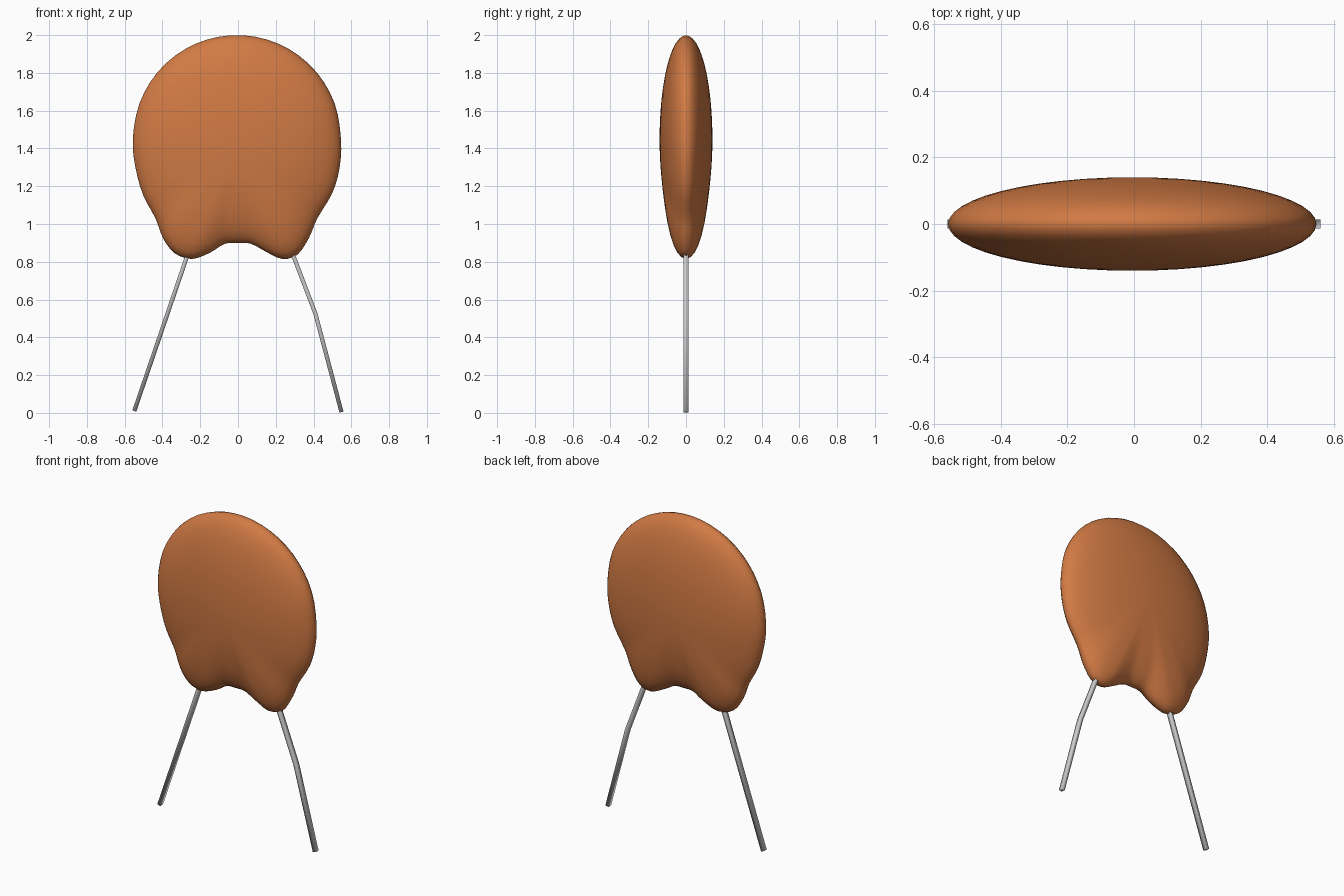
import bpy, bmesh, math
from mathutils import Vector

if "Cube" in bpy.data.objects:
    bpy.data.objects.remove(bpy.data.objects["Cube"])

CENTRE = Vector((-0.005, 1.45))
RADIUS = 0.555
HALF_THICK = 0.14

# Outline control points (x, z): right side from notch upwards, and the left side likewise
RIGHT = [(0.07, 0.895), (0.15, 0.852), (0.235, 0.815), (0.315, 0.838), (0.375, 0.925),
         (0.42, 1.03), (0.50, 1.165), (0.538, 1.30), (0.545, 1.45)]
LEFT = [(-0.07, 0.895), (-0.15, 0.847), (-0.245, 0.815), (-0.335, 0.845), (-0.397, 0.925),
        (-0.437, 1.03), (-0.503, 1.155), (-0.543, 1.30), (-0.557, 1.45)]
ARC = [(CENTRE.x + 0.55 * math.cos(a), 1.45 + 0.55 * math.sin(a))
       for a in (math.radians(d) for d in range(20, 161, 20))]
CONTROL = [Vector(p) for p in [(0.0, 0.9)] + RIGHT + ARC + LEFT[::-1]]


def closed_spline(pts, steps):
    """Smooth closed curve through the points."""
    out, n = [], len(pts)
    for i in range(n):
        a, b, c, d = (pts[(i + k) % n] for k in (-1, 0, 1, 2))
        for s in range(steps):
            t = s / steps
            out.append(0.5 * (2 * b + (c - a) * t + (2 * a - 5 * b + 4 * c - d) * t * t
                              + (3 * b - a - 3 * c + d) * t ** 3))
    return out


def finish(bm, name):
    """Turn a bmesh into a smooth-shaded object."""
    bmesh.ops.recalc_face_normals(bm, faces=bm.faces)
    for f in bm.faces:
        f.smooth = True
    mesh = bpy.data.meshes.new(name)
    bm.to_mesh(mesh)
    bm.free()
    obj = bpy.data.objects.new(name, mesh)
    bpy.context.collection.objects.link(obj)
    return obj


def skin(bm, loops):
    """Join successive closed loops with quads."""
    for lo, hi in zip(loops, loops[1:]):
        for i in range(len(lo)):
            j = (i + 1) % len(lo)
            bm.faces.new((lo[i], lo[j], hi[j], hi[i]))


# Lens-shaped coated disc: round inner rings that blend to the lobed outline at the rim
outline = closed_spline(CONTROL, 3)
n, rings = len(outline), 24
bm = bmesh.new()
loops = []
for r in range(1, rings):
    a = math.pi * r / rings
    s, y = math.sin(a), -HALF_THICK * math.cos(a)
    loop = []
    for p in outline:
        d = p - CENTRE
        blend = s ** 4
        lobe = min(max((d.length - 0.57) / 0.1, 0), 1)
        q = CENTRE + d.normalized() * s * (RADIUS + (d.length - RADIUS) * blend)
        loop.append(bm.verts.new((q.x, y * (1 + 0.35 * lobe * blend), q.y)))
    loops.append(loop)
skin(bm, loops)
for loop, y in ((loops[0], -HALF_THICK), (loops[-1], HALF_THICK)):
    pole = bm.verts.new((CENTRE.x, y, CENTRE.y))
    for i in range(n):
        bm.faces.new((loop[i], loop[(i + 1) % n], pole))
disc = finish(bm, "coated_disc")
coating = bpy.data.materials.new("orange_coating")
coating.diffuse_color = (0.64, 0.195, 0.058, 1)
coating.use_nodes = True
coating.node_tree.nodes["Principled BSDF"].inputs["Base Color"].default_value = coating.diffuse_color
disc.data.materials.append(coating)


# Four-sided wire leads, embedded in the lobes
def lead(name, pts):
    bm = bmesh.new()
    pts = [Vector(p) for p in pts]
    loops = []
    for i, p in enumerate(pts):
        t = (pts[min(i + 1, len(pts) - 1)] - pts[max(i - 1, 0)]).normalized()
        side = Vector((t.y, -t.x)) * 0.011
        loops.append([bm.verts.new((p.x + side.x * u, 0.014 * v, p.y + side.y * u))
                      for u, v in ((-1, -1), (1, -1), (1, 1), (-1, 1))])
    skin(bm, loops)
    bm.faces.new(loops[0])
    bm.faces.new(loops[-1])
    finish(bm, name)


lead("left_lead", [(-0.21, 1.0), (-0.266, 0.84), (-0.549, 0.01)])
lead("right_lead", [(0.235, 0.98), (0.29, 0.84), (0.41, 0.525), (0.548, 0.004)])
